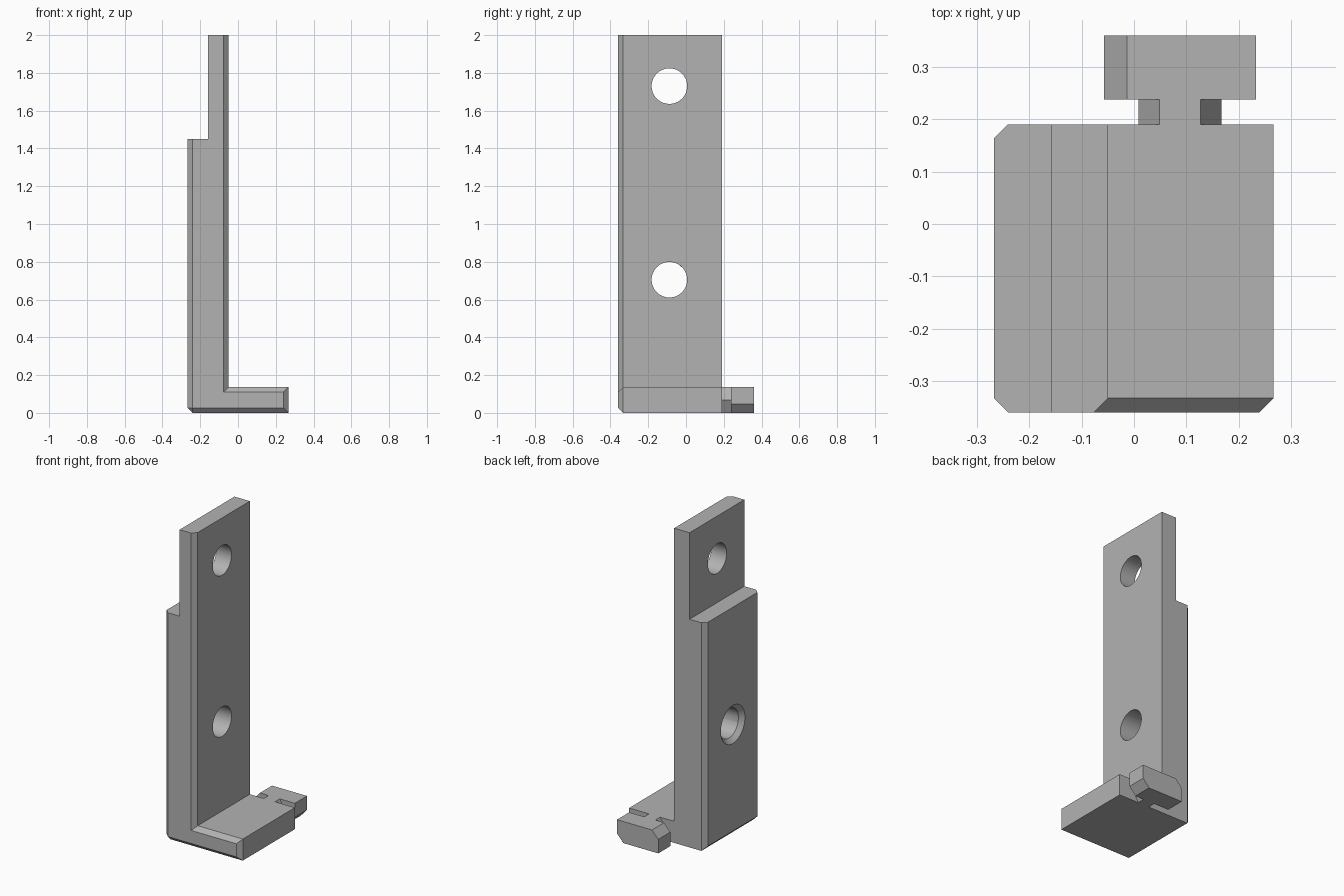
import bpy, bmesh, math
from mathutils import Matrix

if "Cube" in bpy.data.objects:
    bpy.data.objects.remove(bpy.data.objects["Cube"], do_unlink=True)

grey = bpy.data.materials.new("plain_grey")
grey.use_nodes = True
GREY = (0.45, 0.45, 0.45, 1)
grey.diffuse_color = GREY
grey.node_tree.nodes["Principled BSDF"].inputs["Base Color"].default_value = GREY

FRONT, BACK, BAR_START, BAR_END = -0.36, 0.19, 0.238, 0.36
LEFT, STEP_X, INNER_X, TOE = -0.268, -0.158, -0.05, 0.267
FOOT_Z, STEP_Z, TOP = 0.137, 1.45, 2.0
CHAMFER = 0.027


def finish(name, bm):
    bmesh.ops.recalc_face_normals(bm, faces=bm.faces)
    mesh = bpy.data.meshes.new(name)
    bm.to_mesh(mesh)
    bm.free()
    mesh.materials.append(grey)
    obj = bpy.data.objects.new(name, mesh)
    bpy.context.collection.objects.link(obj)
    return obj


def prism(profile, y0, y1):
    """Extrude an x-z outline along y."""
    bm = bmesh.new()
    face = bm.faces.new([bm.verts.new((x, y0, z)) for x, z in profile])
    ext = bmesh.ops.extrude_face_region(bm, geom=[face])["geom"]
    moved = [v for v in ext if isinstance(v, bmesh.types.BMVert)]
    bmesh.ops.translate(bm, verts=moved, vec=(0, y1 - y0, 0))
    bmesh.ops.recalc_face_normals(bm, faces=bm.faces)
    return bm


def cutter(name, x0, x1, r0, r1, y, z):
    """Round cutter lying along x."""
    bm = bmesh.new()
    turn = Matrix.Translation(((x0 + x1) / 2, y, z)) @ Matrix.Rotation(math.pi / 2, 4, "Y")
    bmesh.ops.create_cone(bm, cap_ends=True, segments=64, radius1=r0, radius2=r1,
                          depth=x1 - x0, matrix=turn)
    obj = finish(name, bm)
    obj.hide_render = True
    return obj


# Stepped upright and foot, chamfered round the front and the outer left side
bm = prism([(LEFT, 0), (TOE, 0), (TOE, FOOT_Z), (INNER_X, FOOT_Z), (INNER_X, TOP),
            (STEP_X, TOP), (STEP_X, STEP_Z), (LEFT, STEP_Z)], FRONT, BACK)


def on(edge, axis, value):
    return all(abs(v.co[axis] - value) < 1e-4 for v in edge.verts)


sharp = [e for e in bm.edges
         if (on(e, 1, FRONT) or on(e, 0, LEFT))
         and not (on(e, 2, TOP) or on(e, 2, STEP_Z) or on(e, 0, STEP_X))]
bmesh.ops.bevel(bm, geom=sharp, offset=CHAMFER, offset_type="OFFSET", segments=1,
                affect="EDGES", clamp_overlap=False)
bracket = finish("bracket_body", bm)

# Two through holes, the lower one countersunk on the outer side
HOLE_Y, HOLE_R = -0.088, 0.094
cutters = [cutter("upper_hole_cutter", -0.5, 0.2, HOLE_R, HOLE_R, HOLE_Y, 1.73),
           cutter("lower_hole_cutter", -0.5, 0.2, HOLE_R, HOLE_R, HOLE_Y, 0.705),
           cutter("countersink_cutter", LEFT - CHAMFER, LEFT + CHAMFER,
                  HOLE_R + 2 * CHAMFER, HOLE_R, HOLE_Y, 0.705)]
for c in cutters:
    mod = bracket.modifiers.new(c.name, "BOOLEAN")
    mod.operation = "DIFFERENCE"
    mod.solver = "EXACT"
    mod.object = c
bpy.context.view_layer.objects.active = bracket
for o in bpy.context.selected_objects:
    o.select_set(False)
bracket.select_set(True)
for mod in list(bracket.modifiers):
    bpy.ops.object.modifier_apply(modifier=mod.name)
for c in cutters:
    bpy.data.objects.remove(c, do_unlink=True)
bpy.ops.object.shade_smooth_by_angle(angle=math.radians(20))

# Hexagonal neck behind the foot
CX, CZ = 0.088, FOOT_Z / 2
R = CZ / math.sin(math.pi / 3)
hexagon = [(CX + R * math.cos(i * math.pi / 3), CZ + R * math.sin(i * math.pi / 3))
           for i in range(6)]
finish("connector_neck", prism(hexagon, BACK, BAR_START))

# Locking bar with two opposite corners cut
W, CUT_X, CUT_Z = 0.145, 0.044, 0.048
half = [(W, CZ), (W - CUT_X, -CZ), (W, CUT_Z - CZ)]
outline = [half[1], half[2], half[0]]
outline += [(-x, -z) for x, z in outline]
finish("connector_bar", prism([(CX + x, CZ + z) for x, z in outline], BAR_START, BAR_END))
